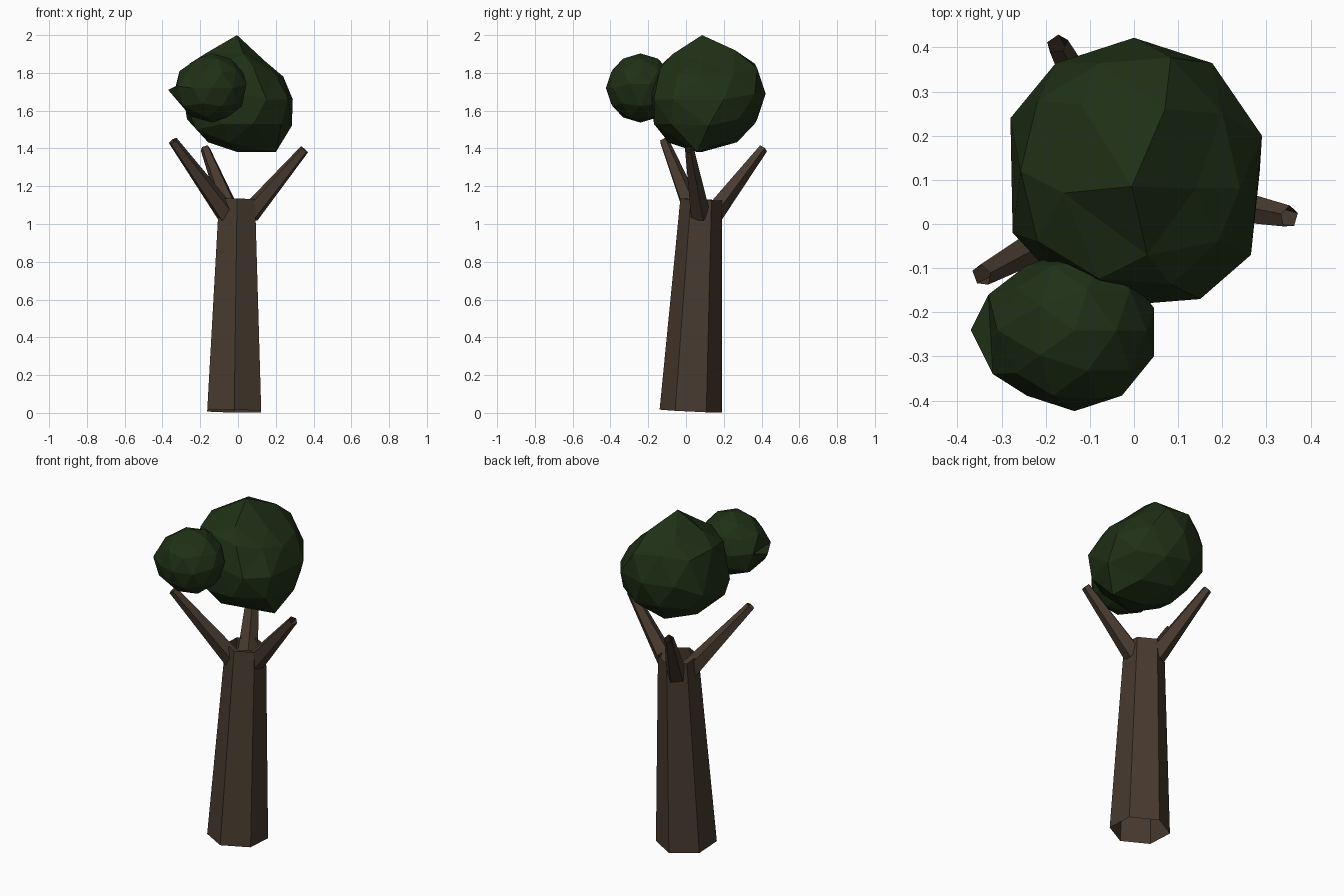
import bpy, bmesh, math
from mathutils import Vector


def material(name, rgb):
    m = bpy.data.materials.new(name)
    m.diffuse_color = (*rgb, 1)
    return m


bark = material("bark", (0.064, 0.042, 0.028))
leaf = material("leaf", (0.014, 0.03, 0.008))


def finish(name, bm, mat):
    bmesh.ops.recalc_face_normals(bm, faces=bm.faces)
    mesh = bpy.data.meshes.new(name)
    bm.to_mesh(mesh)
    bm.free()
    mesh.materials.append(mat)
    bpy.context.collection.objects.link(bpy.data.objects.new(name, mesh))


def limb(name, start, end, r0, r1, sides):
    """Open tapered tube between two points, one edge facing +y."""
    start, end = Vector(start), Vector(end)
    turn = Vector((0, 0, 1)).rotation_difference(end - start)
    bm = bmesh.new()
    rings = []
    for centre, r in ((start, r0), (end, r1)):
        angles = [math.pi / 2 + i * math.tau / sides for i in range(sides)]
        rings.append([bm.verts.new(centre + turn @ Vector((r * math.cos(a), r * math.sin(a), 0)))
                      for a in angles])
    low, high = rings
    for i in range(sides):
        j = (i + 1) % sides
        bm.faces.new((low[i], low[j], high[j], high[i]))
    finish(name, bm, bark)


def foliage(name, centre, radius, pulls):
    """Low-poly ball; each pull moves the vertex nearest a direction to a point."""
    bm = bmesh.new()
    bmesh.ops.create_icosphere(bm, subdivisions=2, radius=1)
    moved = {}
    for direction, target in pulls:
        d = Vector(direction).normalized()
        moved[max(bm.verts, key=lambda v: v.co.dot(d))] = Vector(target)
    for v in bm.verts:
        v.co = moved.get(v, Vector(centre) + v.co * radius)
    finish(name, bm, leaf)


# Trunk, leaning slightly backwards
limb("trunk", (-0.02, 0.025, 0.009), (-0.005, 0.08, 1.13), 0.165, 0.11, 6)

# Three branches
limb("branch_right", (0.06, 0.072, 1.05), (0.352, 0.016, 1.395), 0.057, 0.026, 5)
limb("branch_left", (-0.06, 0.042, 1.05), (-0.345, -0.116, 1.44), 0.057, 0.026, 5)
limb("branch_back", (-0.035, 0.14, 1.05), (-0.174, 0.408, 1.40), 0.057, 0.026, 5)

# Large crown: flattened at the upper right, bulging at the lower front
foliage("crown_large", (0, 0.12, 1.69), 0.302, [
    # top
    ((0, 0, 1), (-0.005, 0.085, 2.0)),
    ((0.53, 0, 0.85), (0.14, 0.08, 1.865)),
    ((0.16, 0.5, 0.85), (0.07, 0.26, 1.92)),
    ((-0.43, 0.31, 0.85), (-0.12, 0.27, 1.91)),
    ((-0.43, -0.31, 0.85), (-0.16, 0.07, 1.91)),
    ((0.16, -0.5, 0.85), (0.03, -0.07, 1.90)),
    ((0.89, 0, 0.45), (0.24, 0.08, 1.78)),
    ((0.69, 0.5, 0.53), (0.20, 0.25, 1.79)),
    ((0.69, -0.5, 0.53), (0.19, -0.04, 1.80)),
    # bottom
    ((0, 0, -1), (0, 0.08, 1.38)),
    ((0.43, -0.31, -0.85), (0.2, 0.06, 1.38)),
    ((-0.16, -0.5, -0.85), (-0.05, -0.09, 1.43)),
    ((0.26, -0.81, -0.53), (0.08, -0.17, 1.53)),
    ((-0.28, -0.85, -0.45), (-0.08, -0.17, 1.53)),
    ((0.72, -0.53, -0.45), (0.23, -0.08, 1.53)),
    ((-0.69, -0.5, -0.53), (-0.22, -0.05, 1.50)),
    ((0.85, 0, -0.53), (0.285, 0.12, 1.52)),
    # middle
    ((0.95, 0.31, 0), (0.29, 0.2, 1.66)),
    ((0.95, -0.31, 0), (0.265, -0.07, 1.66)),
    ((0.59, -0.81, 0), (0.15, -0.17, 1.66)),
    ((-0.95, 0.31, 0), (-0.28, 0.24, 1.62)),
    ((-0.95, -0.31, 0), (-0.275, -0.02, 1.62)),
])

# Small crown, drawn out to the left
foliage("crown_small", (-0.135, -0.241, 1.72), 0.183, [
    ((-0.89, 0, -0.45), (-0.37, -0.24, 1.71)),
    ((-0.85, 0, 0.53), (-0.31, -0.24, 1.81)),
    ((-0.95, 0.31, 0), (-0.33, -0.16, 1.73)),
    ((-0.95, -0.31, 0), (-0.32, -0.34, 1.73)),
    ((-0.69, 0.5, -0.53), (-0.29, -0.15, 1.625)),
    ((-0.69, -0.5, -0.53), (-0.29, -0.33, 1.625)),
    ((-0.53, 0, -0.85), (-0.25, -0.24, 1.57)),
    ((0.95, 0.31, 0), (0.045, -0.19, 1.74)),
    ((0.95, -0.31, 0), (0.045, -0.30, 1.74)),
])
